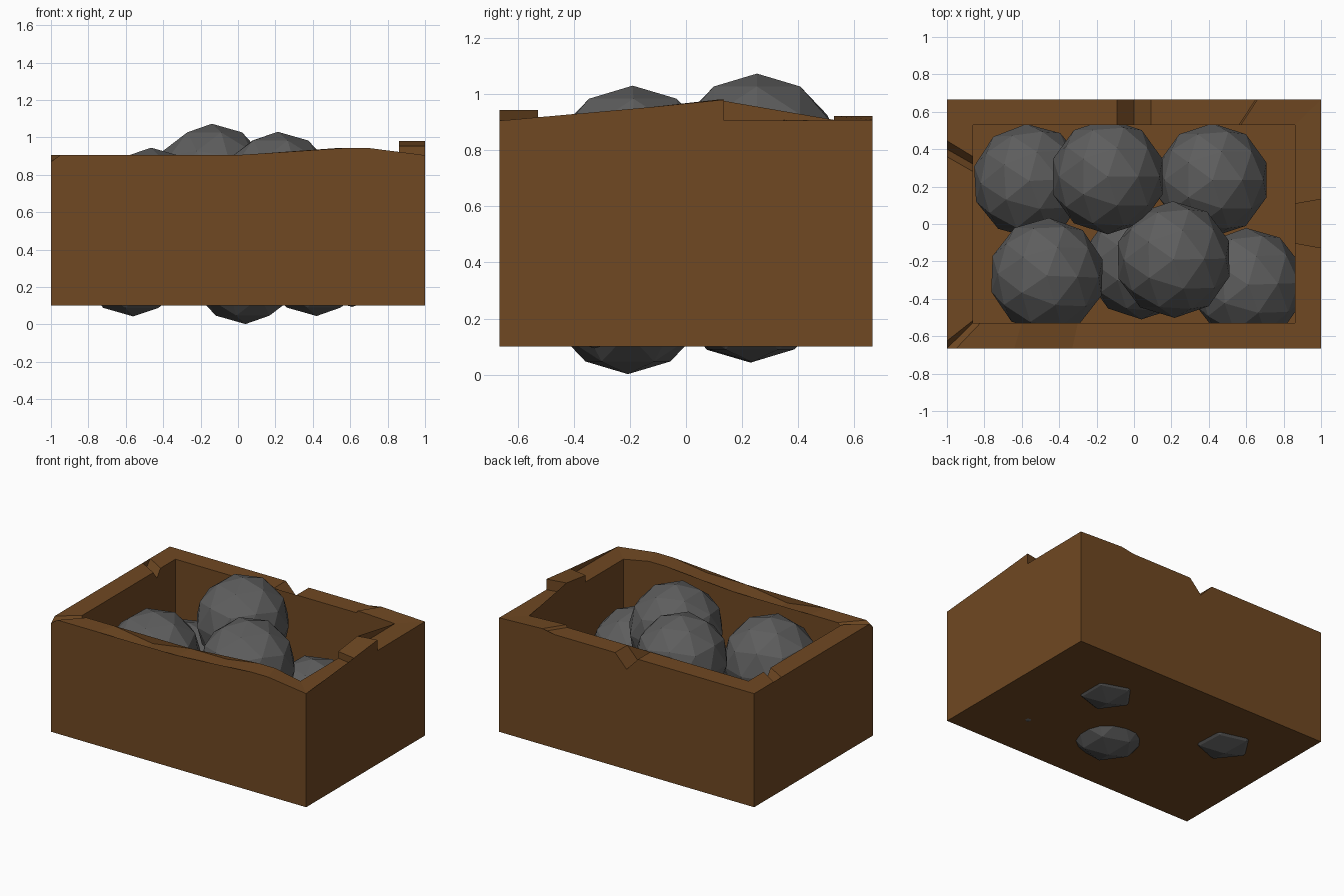
import bpy, bmesh, math

if "Cube" in bpy.data.objects:
    bpy.data.objects.remove(bpy.data.objects["Cube"])

def material(name, rgb):
    m = bpy.data.materials.new(name)
    m.diffuse_color = (*rgb, 1)
    m.use_nodes = True
    m.node_tree.nodes["Principled BSDF"].inputs["Base Color"].default_value = m.diffuse_color
    return m

wood = material("brown_wood", (0.16, 0.065, 0.016))
iron = material("dark_iron", (0.11, 0.11, 0.11))

X, Y, IX, IY = 1.0, 0.665, 0.86, 0.528   # outer and inner half sizes
BASE, FLOOR = 0.1, 0.18

# Worn rim of each wall: (outer position, inner position, height), starting at its corner
front = [(-X, -IX, .87), (-.95, -.82, .905), (-.64, -.6, .905), (-.33, -.3, .86), (-.01, 0, .905),
         (.3, .28, .905), (.57, .53, .943), (.7, .66, .943)]
right = [(-Y, -IY, .905), (-.13, -.105, .905), (-.13, -.105, .953), (.135, .11, .98), (.135, .11, .905)]
back = [(X, IX, .908), (.66, .57, .922), (.65, .56, .905), (.09, .09, .905), (0, 0, .81), (-.09, -.09, .905)]
left = [(Y, IY, .905), (.445, .36, .905), (.40, .32, .85), (.36, .28, .905), (-.625, -.515, .905)]

# Crate: outer walls, rim, inner walls, floor
bm = bmesh.new()
def rim_side(points, axis, sign):
    ring = []
    for o, i, z in points:
        if axis == 'x':
            ring.append((bm.verts.new((o, sign * Y, z)), bm.verts.new((i, sign * IY, z))))
        else:
            ring.append((bm.verts.new((sign * X, o, z)), bm.verts.new((sign * IX, i, z))))
    return ring

sides = [rim_side(front, 'x', -1), rim_side(right, 'y', 1), rim_side(back, 'x', 1), rim_side(left, 'y', -1)]
signs = [(-1, -1), (1, -1), (1, 1), (-1, 1)]
bottom = [bm.verts.new((X * a, Y * b, BASE)) for a, b in signs]
floor = [bm.verts.new((IX * a, IY * b, FLOOR)) for a, b in signs]
for k, side in enumerate(sides):
    n = (k + 1) % 4
    run = side + [sides[n][0]]
    bm.faces.new([bottom[k], bottom[n]] + [p[0] for p in reversed(run)])
    bm.faces.new([floor[n], floor[k]] + [p[1] for p in run])
    for (o1, i1), (o2, i2) in zip(run, run[1:]):
        bm.faces.new((o1, o2, i2, i1))
bm.faces.new(bottom[::-1])
bm.faces.new(floor)
bmesh.ops.triangulate(bm, faces=[f for f in bm.faces if len(f.verts) > 4])
bmesh.ops.recalc_face_normals(bm, faces=bm.faces)
mesh = bpy.data.meshes.new("crate")
bm.to_mesh(mesh)
bm.free()
crate = bpy.data.objects.new("crate", mesh)
bpy.context.collection.objects.link(crate)
mesh.materials.append(wood)

# Heaped iron balls: x, y, z, radius, turn in degrees
balls = [(-.56, .23, .348, .305, 3), (-.14, .253, .765, .308, 0), (.42, .235, .348, .303, 0),
         (-.465, -.277, .635, .31, -2), (.04, -.207, .305, .303, 0), (.212, -.19, .718, .312, 1),
         (.61, -.325, .398, .304, 2)]
for n, (x, y, z, r, turn) in enumerate(balls, 1):
    bpy.ops.mesh.primitive_ico_sphere_add(subdivisions=2, radius=r, location=(x, y, z),
                                          rotation=(0, 0, math.radians(turn)))
    ball = bpy.context.object
    ball.name = f"iron_ball_{n}"
    ball.data.materials.append(iron)
